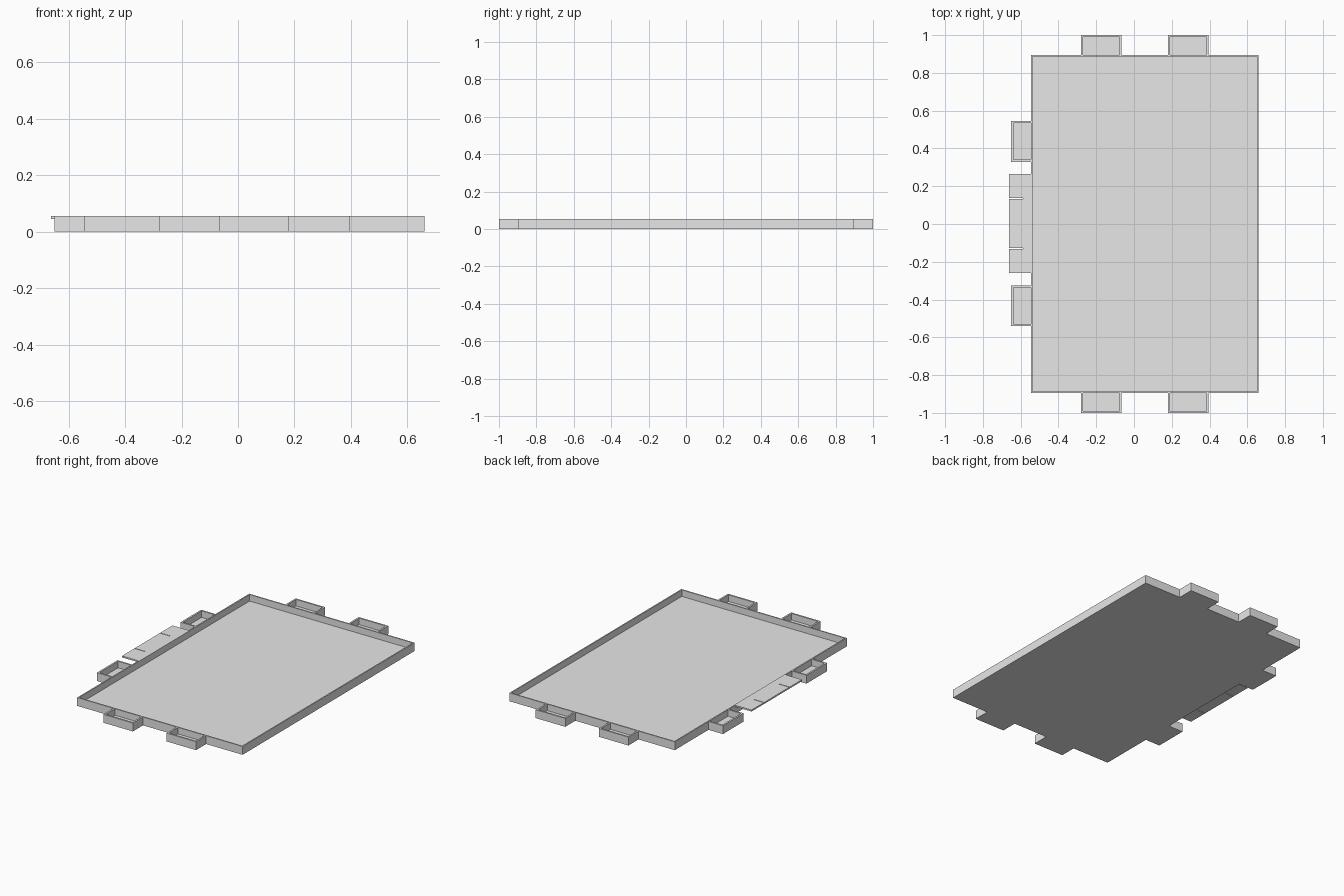
import bpy
import bmesh
from mathutils import Matrix, Vector

if "Cube" in bpy.data.objects:
    bpy.data.objects.remove(bpy.data.objects["Cube"], do_unlink=True)

HEIGHT, WALL, FLOOR = 0.055, 0.012, 0.012
LEFT, RIGHT, END = -0.545, 0.66, 0.895

grey = bpy.data.materials.new("plain_grey")
grey.use_nodes = True
grey.diffuse_color = (0.8, 0.8, 0.8, 1)
grey.node_tree.nodes["Principled BSDF"].inputs["Base Color"].default_value = grey.diffuse_color


def finish(name, bm):
    bmesh.ops.recalc_face_normals(bm, faces=bm.faces)
    mesh = bpy.data.meshes.new(name)
    bm.to_mesh(mesh)
    bm.free()
    mesh.materials.append(grey)
    obj = bpy.data.objects.new(name, mesh)
    bpy.context.collection.objects.link(obj)
    return obj


def add_prism(bm, outline, low, high):
    """Extrude a flat outline from one height to another."""
    face = bm.faces.new([bm.verts.new((x, y, low)) for x, y in outline])
    top = bmesh.ops.extrude_face_region(bm, geom=[face], use_keep_orig=True)["geom"]
    verts = [v for v in top if isinstance(v, bmesh.types.BMVert)]
    bmesh.ops.translate(bm, verts=verts, vec=(0, 0, high - low))


# Main tray: a slab whose top is inset and sunk to the floor
bm = bmesh.new()
add_prism(bm, [(LEFT, -END), (RIGHT, -END), (RIGHT, END), (LEFT, END)], 0, HEIGHT)
bmesh.ops.recalc_face_normals(bm, faces=bm.faces)
top = max(bm.faces, key=lambda f: f.calc_center_median().z)
bmesh.ops.inset_region(bm, faces=[top], thickness=WALL)
inner = bmesh.ops.extrude_face_region(bm, geom=[top])["geom"]
bmesh.ops.delete(bm, geom=[top], context='FACES') if top.is_valid else None
bmesh.ops.translate(bm, verts=[v for v in inner if isinstance(v, bmesh.types.BMVert)],
                    vec=(0, 0, FLOOR - HEIGHT))
finish("tray", bm)


# Side pockets: three thin walls and a floor, open against the tray wall
def pocket(name, location, angle, width=0.215, depth=0.105, wall=0.011):
    w, i = width / 2, width / 2 - wall
    bm = bmesh.new()
    add_prism(bm, [(-w, 0), (-w, depth), (w, depth), (w, 0),
                   (i, 0), (i, depth - wall), (-i, depth - wall), (-i, 0)], 0, HEIGHT)
    add_prism(bm, [(-i, 0), (i, 0), (i, depth - wall), (-i, depth - wall)], 0, FLOOR)
    turn = Matrix.Translation(Vector(location)) @ Matrix.Rotation(angle, 4, 'Z')
    bmesh.ops.transform(bm, matrix=turn, verts=bm.verts)
    finish(name, bm)


HALF_TURN = 3.14159265
for label, x in (("right", -0.173), ("left", 0.287)):
    pocket("back_pocket_" + label, (x, END, 0), 0)
    pocket("front_pocket_" + label, (x, -END, 0), HALF_TURN)
for label, y in (("back", 0.437), ("front", -0.432)):
    pocket("side_pocket_" + label, (LEFT, y, 0), HALF_TURN / 2)

# Thin tab level with the rim, with two narrow slits cut in from its outer edge
edge, slit_end, gap = -0.663, -0.587, 0.002
outline = [(LEFT, 0.265), (edge, 0.265)]
for y in (0.135, -0.13):
    outline += [(edge, y + gap), (slit_end, y + gap), (slit_end, y - gap), (edge, y - gap)]
outline += [(edge, -0.26), (LEFT, -0.26)]
bm = bmesh.new()
add_prism(bm, outline, HEIGHT - 0.01, HEIGHT)
finish("slotted_tab", bm)
